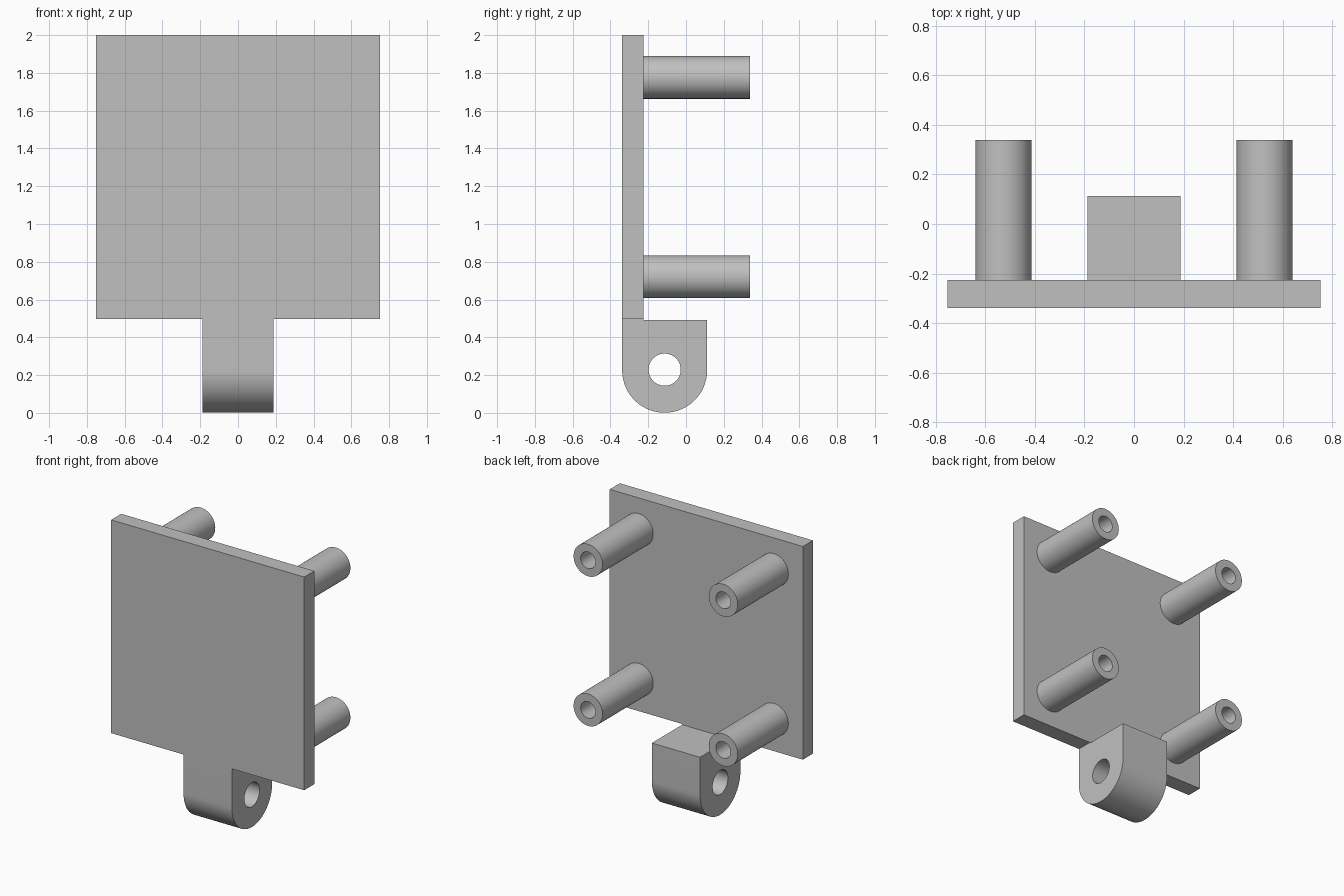
import bpy, bmesh
from math import cos, sin, pi, radians
from mathutils import Matrix, Vector

default = bpy.data.objects.get("Cube")
if default:
    bpy.data.objects.remove(default, do_unlink=True)

grey = bpy.data.materials.new("plain grey")
grey.use_nodes = True
colour = (0.53, 0.53, 0.53, 1)
grey.diffuse_color = colour
grey.node_tree.nodes["Principled BSDF"].inputs["Base Color"].default_value = colour

FRONT, PLATE_BACK, POST_END = -0.338, -0.226, 0.338
PLATE_BOTTOM, TOP = 0.497, 2.0


def make_object(name, bm):
    bmesh.ops.recalc_face_normals(bm, faces=bm.faces[:])
    mesh = bpy.data.meshes.new(name)
    bm.to_mesh(mesh)
    bm.free()
    mesh.materials.append(grey)
    obj = bpy.data.objects.new(name, mesh)
    bpy.context.collection.objects.link(obj)
    return obj


def smooth(obj):
    obj.data.shade_smooth()
    obj.data.set_sharp_from_angle(angle=radians(30))


def prism(name, outline, half_width):
    """Extrude a (y, z) outline along x."""
    bm = bmesh.new()
    face = bm.faces.new([bm.verts.new((-half_width, y, z)) for y, z in outline])
    side = bmesh.ops.extrude_face_region(bm, geom=[face])["geom"]
    verts = [v for v in side if isinstance(v, bmesh.types.BMVert)]
    bmesh.ops.translate(bm, verts=verts, vec=(2 * half_width, 0, 0))
    return make_object(name, bm)


def arc(y, z, radius, start, end, steps):
    angles = [start + (end - start) * i / steps for i in range(steps + 1)]
    return [(y + radius * cos(a), z + radius * sin(a)) for a in angles]


def tube(name, x, z, outer, inner):
    """Revolve a rectangular wall section around an axis along y."""
    bm = bmesh.new()
    section = [(outer, PLATE_BACK), (outer, POST_END), (inner, POST_END), (inner, PLATE_BACK)]
    verts = [bm.verts.new((x + r, y, z)) for r, y in section]
    edges = [bm.edges.new((verts[i], verts[(i + 1) % 4])) for i in range(4)]
    bmesh.ops.spin(bm, geom=verts + edges, cent=(x, 0, z), axis=(0, 1, 0),
                   angle=2 * pi, steps=64, use_merge=True)
    bmesh.ops.remove_doubles(bm, verts=bm.verts[:], dist=0.0001)
    smooth(make_object(name, bm))


# Flat plate
prism("plate", [(FRONT, PLATE_BOTTOM), (PLATE_BACK, PLATE_BOTTOM),
                (PLATE_BACK, TOP), (FRONT, TOP)], 0.753)

# Four hollow posts on the back of the plate
for side, x in (("left", 0.527), ("right", -0.527)):
    for level, z in (("upper", 1.776), ("lower", 0.721)):
        tube(f"{level}_{side}_post", x, z, 0.113, 0.058)

# Round-ended hinge lug below the plate
PIN_Y, PIN_Z, LUG_R = -0.113, 0.226, 0.225
outline = arc(PIN_Y, PIN_Z, LUG_R, -pi, 0, 48)
outline += [(0.112, 0.492), (PLATE_BACK, 0.492), (PLATE_BACK, PLATE_BOTTOM), (FRONT, PLATE_BOTTOM)]
lug = prism("hinge_lug", outline, 0.188)

# Pin hole through the lug
cutter = prism("pin_hole_cutter", arc(PIN_Y, PIN_Z + 0.003, 0.085, 0, 2 * pi, 64)[:-1], 0.3)
cutter.hide_render = True
cut = lug.modifiers.new("pin hole", 'BOOLEAN')
cut.operation = 'DIFFERENCE'
cut.solver = 'EXACT'
cut.object = cutter
bpy.context.view_layer.update()
cut_mesh = bpy.data.meshes.new_from_object(lug.evaluated_get(bpy.context.evaluated_depsgraph_get()))
lug.modifiers.clear()
lug.data = cut_mesh
bpy.data.objects.remove(cutter, do_unlink=True)
smooth(lug)
